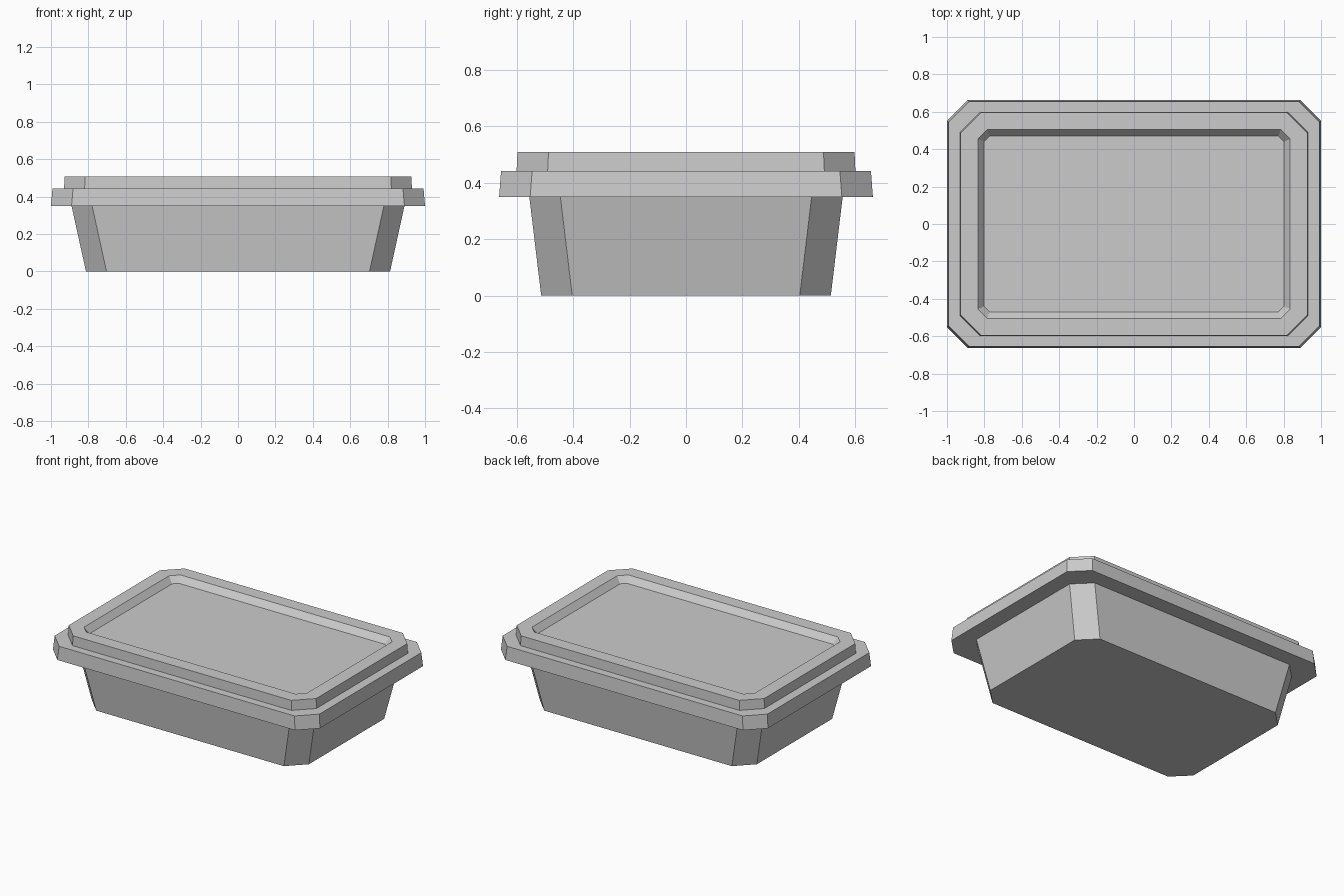
import bpy
import bmesh

cube = bpy.data.objects.get("Cube")
if cube:
    bpy.data.objects.remove(cube, do_unlink=True)

# One plain grey for the whole container
grey = bpy.data.materials.new("plain grey")
colour = (0.6, 0.6, 0.6, 1)
grey.diffuse_color = colour
grey.use_nodes = True
grey.node_tree.nodes["Principled BSDF"].inputs["Base Color"].default_value = colour


def outline(bm, half_x, half_y, cut, z):
    """Rectangle with cut corners, counter-clockwise."""
    points = []
    for sx, sy in ((1, -1), (1, 1), (-1, 1), (-1, -1)):
        pair = [(sx * (half_x - cut), sy * half_y),
                (sx * half_x, sy * (half_y - cut))]
        points += pair if sx * sy < 0 else pair[::-1]
    return [bm.verts.new((x, y, z)) for x, y in points]


def stack(name, sections):
    """Join outlines from bottom to top and cap both ends."""
    bm = bmesh.new()
    rings = [outline(bm, *section) for section in sections]
    bm.faces.new(rings[0][::-1])
    bm.faces.new(rings[-1])
    for low, high in zip(rings, rings[1:]):
        for i in range(len(low)):
            j = (i + 1) % len(low)
            bm.faces.new((low[i], low[j], high[j], high[i]))
    bmesh.ops.recalc_face_normals(bm, faces=bm.faces)
    mesh = bpy.data.meshes.new(name)
    bm.to_mesh(mesh)
    bm.free()
    mesh.materials.append(grey)
    obj = bpy.data.objects.new(name, mesh)
    bpy.context.collection.objects.link(obj)
    return obj


# Tapered tub: half width, half depth, corner cut, height
stack("tub", [
    (0.813, 0.513, 0.11, 0),
    (0.89, 0.555, 0.11, 0.35),
])

# Lid: wide skirt, raised step, then a sloping recess in the top
stack("lid", [
    (1.0, 0.662, 0.11, 0.35),
    (0.992, 0.655, 0.11, 0.442),
    (0.93, 0.6, 0.11, 0.442),
    (0.927, 0.597, 0.11, 0.508),
    (0.835, 0.505, 0.05, 0.508),
    (0.802, 0.47, 0.03, 0.468),
])
